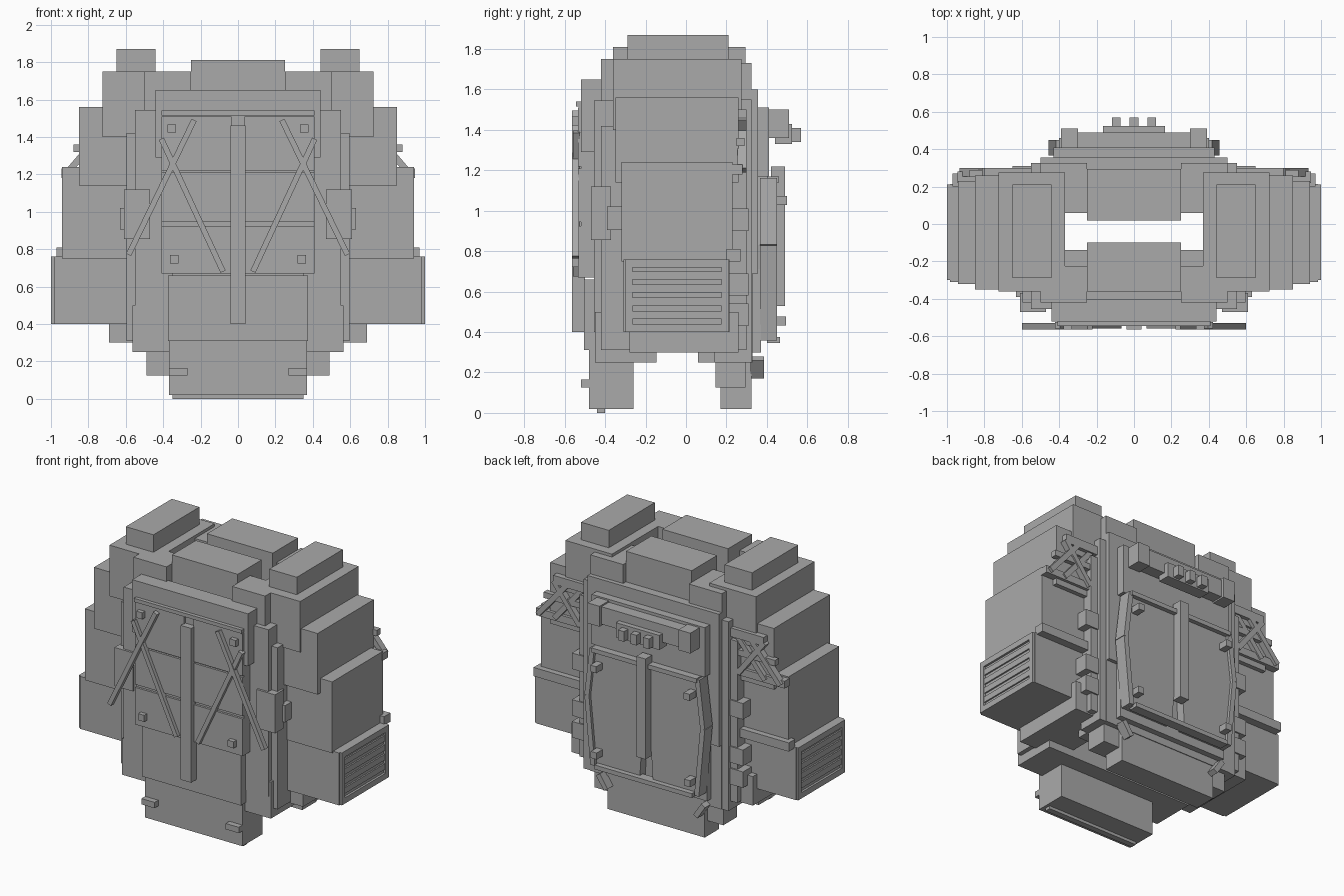
import bpy
import bmesh
from mathutils import Vector

default_cube = bpy.data.objects.get("Cube")
if default_cube:
    bpy.data.objects.remove(default_cube, do_unlink=True)

GREY = (0.4, 0.4, 0.4, 1.0)
armour_grey = bpy.data.materials.new("armour_grey")
armour_grey.use_nodes = True
armour_grey.diffuse_color = GREY
armour_grey.node_tree.nodes["Principled BSDF"].inputs["Base Color"].default_value = GREY


def prism(name, outline, near, far):
    """Extrude an outline of (x, z) points from depth near to depth far."""
    mesh = bpy.data.meshes.new(name)
    bm = bmesh.new()
    face = bm.faces.new([bm.verts.new((x, near, z)) for x, z in outline])
    extruded = bmesh.ops.extrude_face_region(bm, geom=[face])
    moved = [v for v in extruded["geom"] if isinstance(v, bmesh.types.BMVert)]
    bmesh.ops.translate(bm, verts=moved, vec=(0, far - near, 0))
    bmesh.ops.recalc_face_normals(bm, faces=bm.faces)
    bm.to_mesh(mesh)
    bm.free()
    mesh.materials.append(armour_grey)
    obj = bpy.data.objects.new(name, mesh)
    bpy.context.collection.objects.link(obj)
    return obj


def mirrored_prism(name, outline, near, far):
    prism("left_" + name, outline, near, far)
    prism("right_" + name, [(-x, z) for x, z in outline], near, far)


def rectangle(inner, outer, bottom, top):
    return [(inner, bottom), (outer, bottom), (outer, top), (inner, top)]


def centre_box(name, half_width, near, far, bottom, top):
    return prism(name, rectangle(-half_width, half_width, bottom, top), near, far)


def pair_box(name, inner, outer, near, far, bottom, top):
    mirrored_prism(name, rectangle(inner, outer, bottom, top), near, far)


def pair_bar(name, start, end, width, near, far):
    """Mirrored sloping flat bar between two (x, z) points."""
    start, end = Vector(start), Vector(end)
    along = (end - start).normalized()
    side = Vector((-along.y, along.x)) * width / 2
    outline = [start + side, end + side, end - side, start - side]
    mirrored_prism(name, [tuple(p) for p in outline], near, far)


def pair_stud(name, x, z, near, far, size=0.045):
    half = size / 2
    pair_box(name, x - half, x + half, near, far, z - half, z + half)


# Stepped shoulders and sides, open in the middle
pair_box("shoulder_cap", .44, .65, -.29, .21, 1.7, 1.87)
pair_box("shoulder_block", .37, .725, -.36, .275, 1.4, 1.75)
pair_box("upper_side_block", .37, .85, -.35, .26, 1.14, 1.56)
pair_box("middle_side_block", .37, .94, -.32, .23, .75, 1.24)
pair_box("lower_side_block", .37, .985, -.31, .215, .4, .76)
pair_box("hip_block", .37, .69, -.28, .26, .3, .5)

# Vent frame and slats on each lower side
for edge, bottom, top in (("bottom", .4, .44), ("top", .72, .76)):
    pair_box("vent_frame_" + edge, .98, 1, -.3, .21, bottom, top)
for edge, near in (("front", -.3), ("back", .175)):
    pair_box("vent_frame_" + edge, .98, 1, near, near + .035, .4, .76)
for i in range(4):
    bottom = .465 + i * .065
    pair_box(f"vent_slat_{i}", .98, .995, -.28, .19, bottom, bottom + .04)

# Front shell
centre_box("front_collar_block", .25, -.36, -.1, 1.2, 1.81)
centre_box("front_core", .44, -.42, -.145, .25, 1.6)
pair_box("front_strap", .25, .5, -.42, -.225, 1.4, 1.75)
pair_box("front_strap_lining", .25, .37, -.3, -.14, 1.3, 1.6)
pair_box("front_flank", .35, .55, -.455, -.25, .4, 1.545)
pair_box("front_outer_flank", .5, .595, -.42, -.25, .31, 1.42)
pair_box("front_low_flank", .35, .565, -.45, -.145, .25, .5)
pair_box("front_clasp", .47, .61, -.47, -.37, .855, 1.12)
pair_box("front_clasp_tab", .55, .63, -.39, -.32, .905, 1.02)
centre_box("chest_top_plate", .44, -.52, -.4, 1.29, 1.65)
centre_box("chest_plate", .41, -.52, -.4, .67, 1.5)
centre_box("chest_ledge", .41, -.545, -.5, 1.515, 1.54)
for row, bottom, top in (("low", .67, .925), ("middle", .945, 1.21), ("high", 1.22, 1.51)):
    pair_box(f"chest_tile_{row}", .035, .41, -.535, -.5, bottom, top)
centre_box("belly_plate", .375, -.505, -.4, .31, .66)
centre_box("front_skirt", .37, -.48, -.26, .02, .35)
centre_box("front_skirt_lip", .35, -.44, -.4, 0, .04)
pair_box("skirt_clip", .27, .37, -.52, -.47, .125, .165)
centre_box("chest_centre_bar", .04, -.565, -.5, .4, 1.46)
pair_bar("chest_brace_outward", (.235, 1.49), (.585, .77), .03, -.565, -.53)
pair_bar("chest_brace_inward", (.41, 1.39), (.08, .68), .03, -.56, -.525)
pair_stud("upper_chest_stud", .355, 1.445, -.565, -.52)
pair_stud("lower_chest_stud", .34, .745, -.565, -.52)

# Back shell
centre_box("back_collar_block", .25, .02, .295, 1.2, 1.81)
centre_box("back_core", .5, .06, .33, .25, 1.6)
pair_box("back_strap", .25, .5, .06, .325, 1.4, 1.73)
pair_box("back_flank", .35, .55, .14, .325, .25, 1.55)
pair_box("back_outer_flank", .5, .6, .14, .3, .31, 1.42)
centre_box("back_low_block", .49, .145, .295, .125, .4)
centre_box("back_skirt", .37, .17, .325, .02, .3)
centre_box("back_plate", .5, .3, .355, .69, 1.6)
centre_box("back_lower_plate", .42, .3, .37, .3, .8)
centre_box("back_top_plate", .43, .34, .41, 1.17, 1.51)
back_upper = [(.02, .83), (.43, .83), (.39, 1.17), (.02, 1.17)]
back_lower = [(.05, .36), (.39, .36), (.43, .83), (.02, .83)]
mirrored_prism("back_upper_panel", back_upper, .35, .43)
mirrored_prism("back_lower_panel", back_lower, .35, .43)
pair_bar("back_upper_flange", (.4, 1.16), (.44, .83), .035, .365, .45)
pair_bar("back_lower_flange", (.44, .83), (.395, .36), .035, .365, .45)
centre_box("back_bottom_rail", .37, .4, .465, .345, .375)
centre_box("back_middle_rail", .4, .4, .46, 1.14, 1.17)
centre_box("back_centre_bar", .035, .42, .49, .53, 1.22)
centre_box("back_header", .38, .4, .49, 1.37, 1.49)
pair_box("header_end", .3, .39, .4, .51, 1.36, 1.5)
centre_box("header_stud_plate", .165, .44, .525, 1.33, 1.43)
centre_box("header_middle_stud", .023, .5, .57, 1.34, 1.41)
pair_box("header_side_stud", .072, .118, .5, .57, 1.34, 1.41)
pair_stud("upper_back_stud", .355, 1.05, .42, .5)
pair_stud("lower_back_stud", .355, .455, .42, .495)
pair_bar("back_skirt_hook", (.4, .27), (.34, .18), .035, .32, .385)

# Back trim, lattice and small housings
pair_box("back_side_trim", .6, .97, .2, .27, .75, .81)
pair_box("lattice_low_rail", .58, .945, .22, .28, 1.18, 1.23)
pair_box("lattice_high_rail", .52, .8, .25, .3, 1.44, 1.5)
pair_box("lattice_middle_rail", .55, .88, .25, .29, 1.32, 1.36)
pair_bar("lattice_outer_brace", (.92, 1.2), (.68, 1.48), .035, .255, .3)
pair_bar("lattice_inner_brace", (.6, 1.2), (.8, 1.46), .035, .255, .3)
pair_bar("lattice_short_brace", (.8, 1.2), (.58, 1.46), .035, .25, .29)
for name, bottom in (("low", .43), ("middle", .58), ("high", .9)):
    pair_box(f"back_{name}_housing", .55, .65, .2, .31, bottom, bottom + .11)
